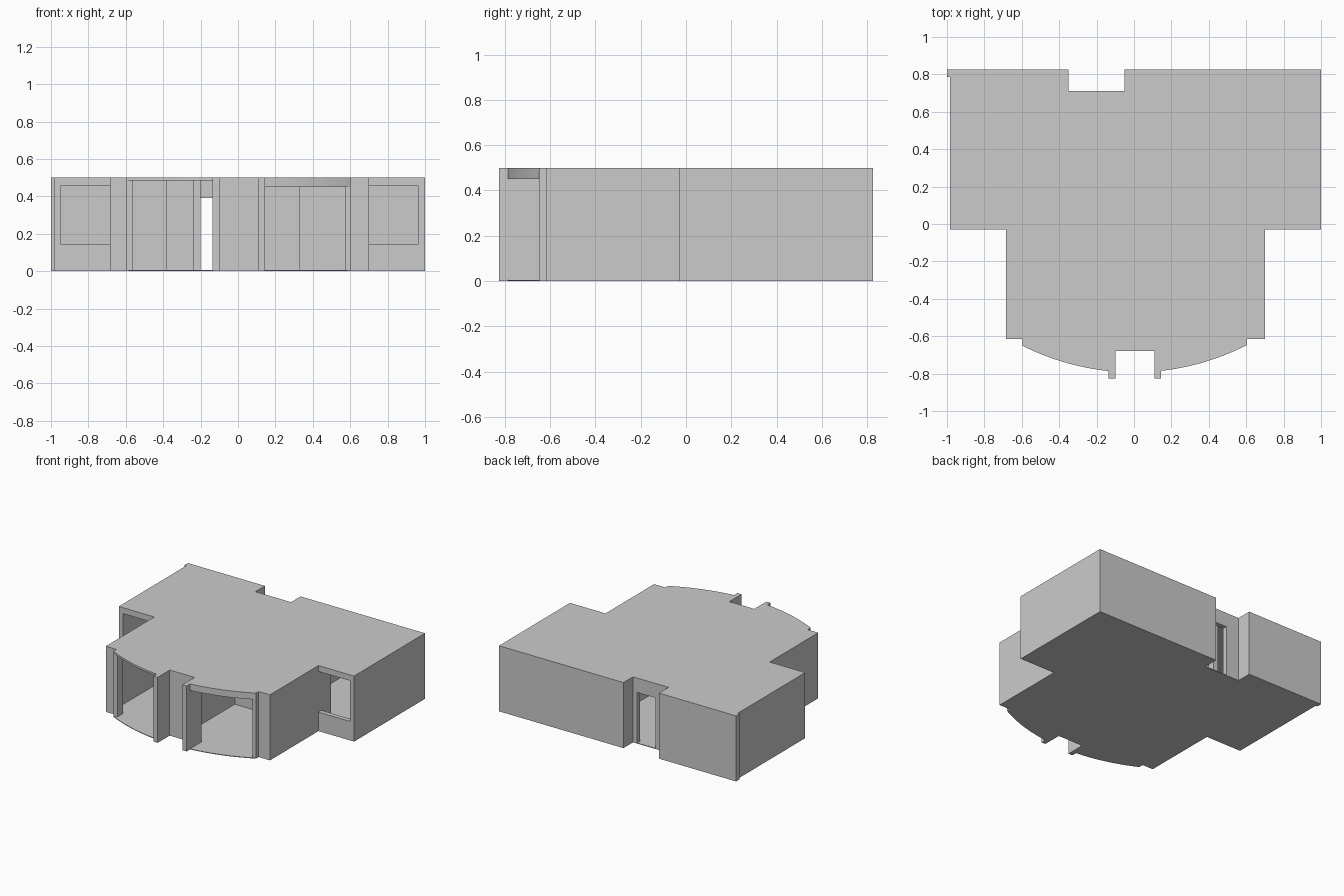
import bpy, bmesh
from math import sqrt

if "Cube" in bpy.data.objects:
    bpy.data.objects.remove(bpy.data.objects["Cube"], do_unlink=True)

FLOOR, CEIL, TOP = 0.005, 0.485, 0.5
T = 0.035                       # wall thickness
FRONT, BACK = -0.825, 0.825
RADIUS, CENTRE = 1.32, 0.527    # bowed front

GREY = (0.6, 0.6, 0.6, 1)
grey = bpy.data.materials.new("plain grey")
grey.use_nodes = True
grey.diffuse_color = GREY
grey.node_tree.nodes["Principled BSDF"].inputs["Base Color"].default_value = GREY


def finish(name, bm):
    bmesh.ops.recalc_face_normals(bm, faces=bm.faces)
    mesh = bpy.data.meshes.new(name)
    bm.to_mesh(mesh)
    bm.free()
    mesh.materials.append(grey)
    obj = bpy.data.objects.new(name, mesh)
    bpy.context.collection.objects.link(obj)
    return obj


def slab(name, outline, z0, z1):
    """Extrude a plan outline between two heights."""
    bm = bmesh.new()
    face = bm.faces.new([bm.verts.new((x, y, z0)) for x, y in outline])
    top = bmesh.ops.extrude_face_region(bm, geom=[face])["geom"]
    moved = [v for v in top if isinstance(v, bmesh.types.BMVert)]
    bmesh.ops.translate(bm, verts=moved, vec=(0, 0, z1 - z0))
    return finish(name, bm)


def walls(name, *boxes):
    """One object from boxes (x0, x1, y0, y1[, z0, z1])."""
    bm = bmesh.new()
    for box in boxes:
        x0, x1, y0, y1 = box[:4]
        z0, z1 = box[4:] or (FLOOR, CEIL)
        verts = bmesh.ops.create_cube(bm, size=1)["verts"]
        bmesh.ops.scale(bm, verts=verts, vec=(x1 - x0, y1 - y0, z1 - z0))
        bmesh.ops.translate(bm, verts=verts,
                            vec=((x0 + x1) / 2, (y0 + y1) / 2, (z0 + z1) / 2))
    return finish(name, bm)


def bow(x0, x1, inset=0, steps=16):
    """Points along the bowed front from x0 to x1."""
    r = RADIUS - inset
    xs = [x0 + (x1 - x0) * i / steps for i in range(steps + 1)]
    return [(x, CENTRE - sqrt(r * r - x * x)) for x in xs]


# Plan shared by floor and roof, anticlockwise from the left of the porch
outline = (
    [(-0.985, 0.785), (-0.985, -0.03), (-0.685, -0.03), (-0.685, -0.615), (-0.595, -0.615)]
    + bow(-0.595, -0.135)
    + [(-0.135, FRONT), (-0.1, FRONT), (-0.1, -0.68),
       (0.11, -0.68), (0.11, FRONT), (0.145, FRONT)]
    + bow(0.145, 0.605)
    + [(0.605, -0.615), (0.7, -0.615), (0.7, -0.03), (1, -0.03), (1, BACK),
       (-0.05, BACK), (-0.05, 0.71), (-0.35, 0.71), (-0.35, BACK), (-1, BACK), (-1, 0.785)]
)
slab("floor", outline, 0, FLOOR)
slab("roof", outline, CEIL, TOP)

# Outer walls
walls("left_wall", (-0.985, -0.95, -0.03, 0.785), (-1, -0.95, 0.785, BACK))
walls("right_wall", (1 - T, 1, -0.03, BACK))
walls("back_wall", (-0.95, -0.35, BACK - T, BACK), (-0.05, 1 - T, BACK - T, BACK))
walls("back_recess_sides", (-0.35 - T, -0.35, 0.71 - T, BACK - T),
      (-0.05, -0.05 + T, 0.71 - T, BACK - T))
walls("back_door_wall", (-0.35, -0.24, 0.71 - T, 0.71), (-0.085, -0.05, 0.71 - T, 0.71),
      (-0.24, -0.085, 0.71 - T, 0.71, 0.39, CEIL))

# Wing fronts, each with a window between sill and lintel
for name, x0, x1 in (("left", -0.95, -0.685), ("right", 0.7, 1 - T)):
    walls(name + "_window_wall", (x0, x1, -0.03, -0.03 + T, FLOOR, 0.145),
          (x0, x1, -0.03, -0.03 + T, 0.455, CEIL))

# Front block sides, with short returns beside the bowed openings
walls("front_block_left", (-0.685, -0.685 + T, -0.615, 0.005),
      (-0.685 + T, -0.595, -0.615, -0.58), (-0.595, -0.565, -0.648, -0.58))
walls("front_block_right", (0.7 - T, 0.7, -0.615, 0.12),
      (0.605, 0.7 - T, -0.615, -0.58), (0.575, 0.605, -0.648, -0.58))

# Entrance recess
walls("entrance_wall", (-0.1, 0.11, -0.68, -0.68 + T))
for name, x in (("left", -0.135), ("right", 0.11)):
    walls(name + "_entrance_post", (x, x + T, FRONT, -0.68 + T))

# Curved beam above the right opening
slab("curved_beam", bow(0.145, 0.605) + bow(0.145, 0.605, 0.03)[::-1], 0.45, CEIL)

# Interior partitions
walls("hall_partition", (-0.24, -0.2, -0.55, 0.12), (-0.24, -0.2, 0.3, 0.62),
      (-0.24, -0.2, 0.12, 0.3, 0.39, CEIL))
walls("front_partition", (-0.06, -0.02, -0.68 + T, 0.03))
walls("cross_partition", (-0.02, 0.33, -0.01, 0.03))
walls("back_partition", (0.29, 0.33, 0.03, BACK - T))
